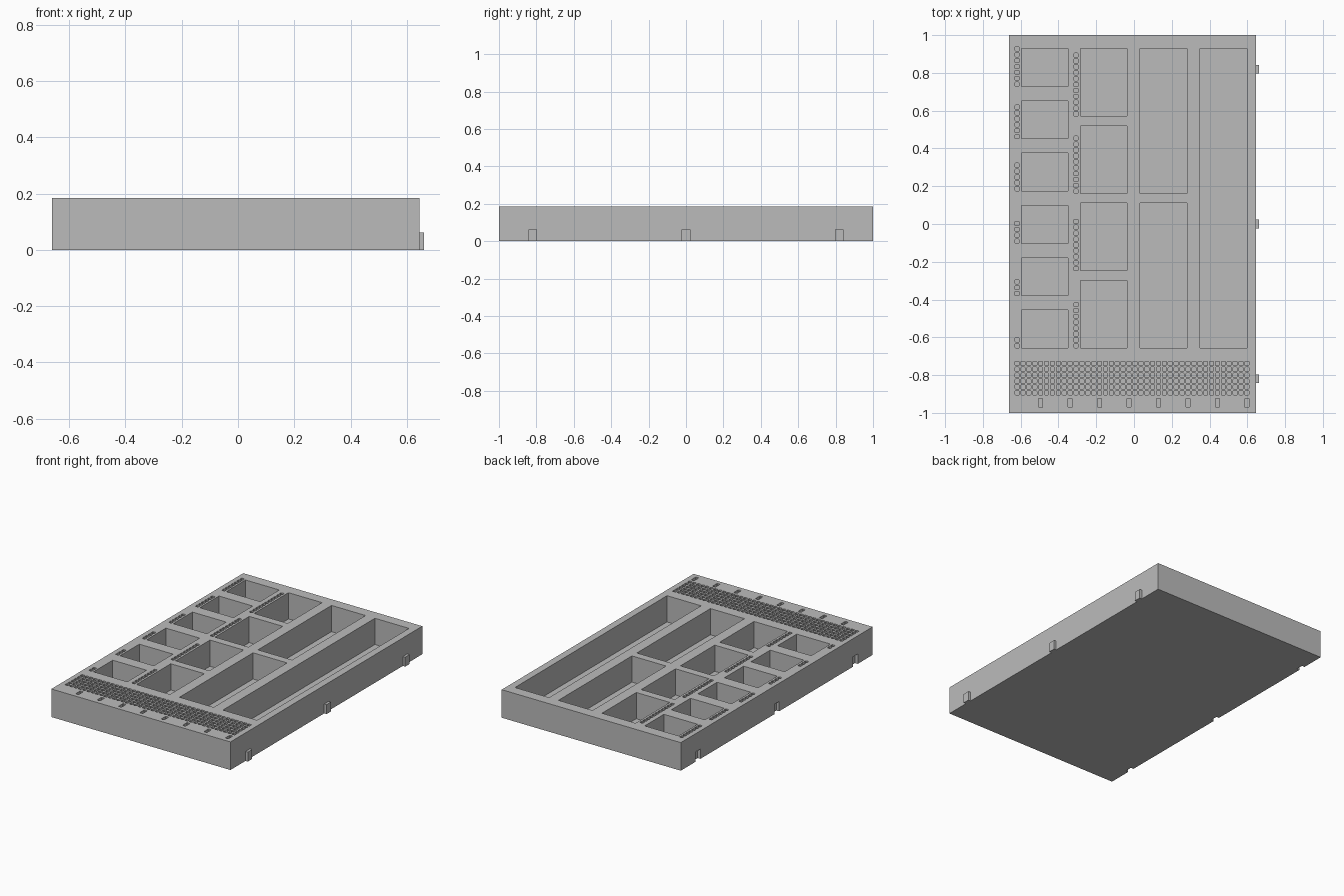
import bpy
import bmesh
from mathutils import Matrix, Vector

cube = bpy.data.objects.get("Cube")
if cube:
    bpy.data.objects.remove(cube, do_unlink=True)

grey = bpy.data.materials.new("plain grey")
grey.use_nodes = True
GREY = (0.5, 0.5, 0.5, 1)
grey.diffuse_color = GREY
grey.node_tree.nodes["Principled BSDF"].inputs["Base Color"].default_value = GREY

LEFT, RIGHT = -0.662, 0.645
TOP = 0.185
FLOOR = 0.012
PITCH = 0.0312
HOLE = 0.022
HOLE_X = -0.619
NEAR, FAR = -0.656, 0.929


def add_box(bm, low, high, bevel=0):
    low, high = Vector(low), Vector(high)
    place = Matrix.Translation((low + high) / 2) @ Matrix.Diagonal((*(high - low), 1))
    verts = bmesh.ops.create_cube(bm, size=1, matrix=place)["verts"]
    if bevel:
        edges = {e for v in verts for e in v.link_edges
                 if abs(e.verts[0].co.z - e.verts[1].co.z) > 0.01}
        bmesh.ops.bevel(bm, geom=list(edges), offset=bevel, segments=1,
                        affect='EDGES')


def make_object(name, bm):
    mesh = bpy.data.meshes.new(name)
    bm.to_mesh(mesh)
    bm.free()
    mesh.materials.append(grey)
    ob = bpy.data.objects.new(name, mesh)
    bpy.context.collection.objects.link(ob)
    return ob


def add_hole(bm, x, y, length=HOLE, depth=0.06):
    add_box(bm, (x - HOLE / 2, y - length / 2, TOP - depth),
            (x + HOLE / 2, y + length / 2, TOP + 0.05), bevel=0.003)


# Tray block
bm = bmesh.new()
add_box(bm, (LEFT, -1, 0), (RIGHT, 1, TOP))
tray = make_object("tray", bm)

# Everything that is cut out of the block
bm = bmesh.new()

# Pocket columns: x range, number of pockets, gap, holes beside the last pocket
columns = [
    (-0.595, -0.349, 6, 0.077, 2),
    (-0.282, -0.037, 4, 0.051, 8),
    (0.032, 0.281, 2, 0.051, 0),
    (0.349, 0.598, 1, 0, 0),
]
for x0, x1, count, gap, holes in columns:
    length = (FAR - NEAR - gap * (count - 1)) / count
    for i in range(count):
        y = NEAR + i * (length + gap)
        add_box(bm, (x0, y, FLOOR), (x1, y + length, TOP + 0.05))
        # Counting holes beside each pocket
        for k in range(holes + i if holes else 0):
            hole_x = HOLE_X if count == 6 else HOLE_X + 10 * PITCH
            add_hole(bm, hole_x, y + HOLE / 2 + k * PITCH)

# Peg hole field and marker slots along the front
for c in range(40):
    x = HOLE_X + c * PITCH
    for r in range(6):
        add_hole(bm, x, -0.738 - r * PITCH)
    if c % 5 == 4:
        add_hole(bm, x, -0.947, length=0.048)

# Sockets that receive the tabs of a neighbouring tray
for y in (-0.82, 0, 0.82):
    add_box(bm, (LEFT - 0.05, y - 0.025, -0.05), (LEFT + 0.02, y + 0.025, 0.065))

cutter = make_object("cutter", bm)
cutter.hide_render = True

cut = tray.modifiers.new("cut outs", 'BOOLEAN')
cut.operation = 'DIFFERENCE'
cut.solver = 'EXACT'
cut.object = cutter
graph = bpy.context.evaluated_depsgraph_get()
tray.data = bpy.data.meshes.new_from_object(tray.evaluated_get(graph))
tray.modifiers.clear()
bpy.data.objects.remove(cutter, do_unlink=True)

# Joining tabs on the left side
for name, y in (("front_tab", -0.82), ("middle_tab", 0), ("back_tab", 0.82)):
    bm = bmesh.new()
    add_box(bm, (RIGHT - 0.005, y - 0.023, 0), (RIGHT + 0.017, y + 0.023, 0.062))
    make_object(name, bm)
